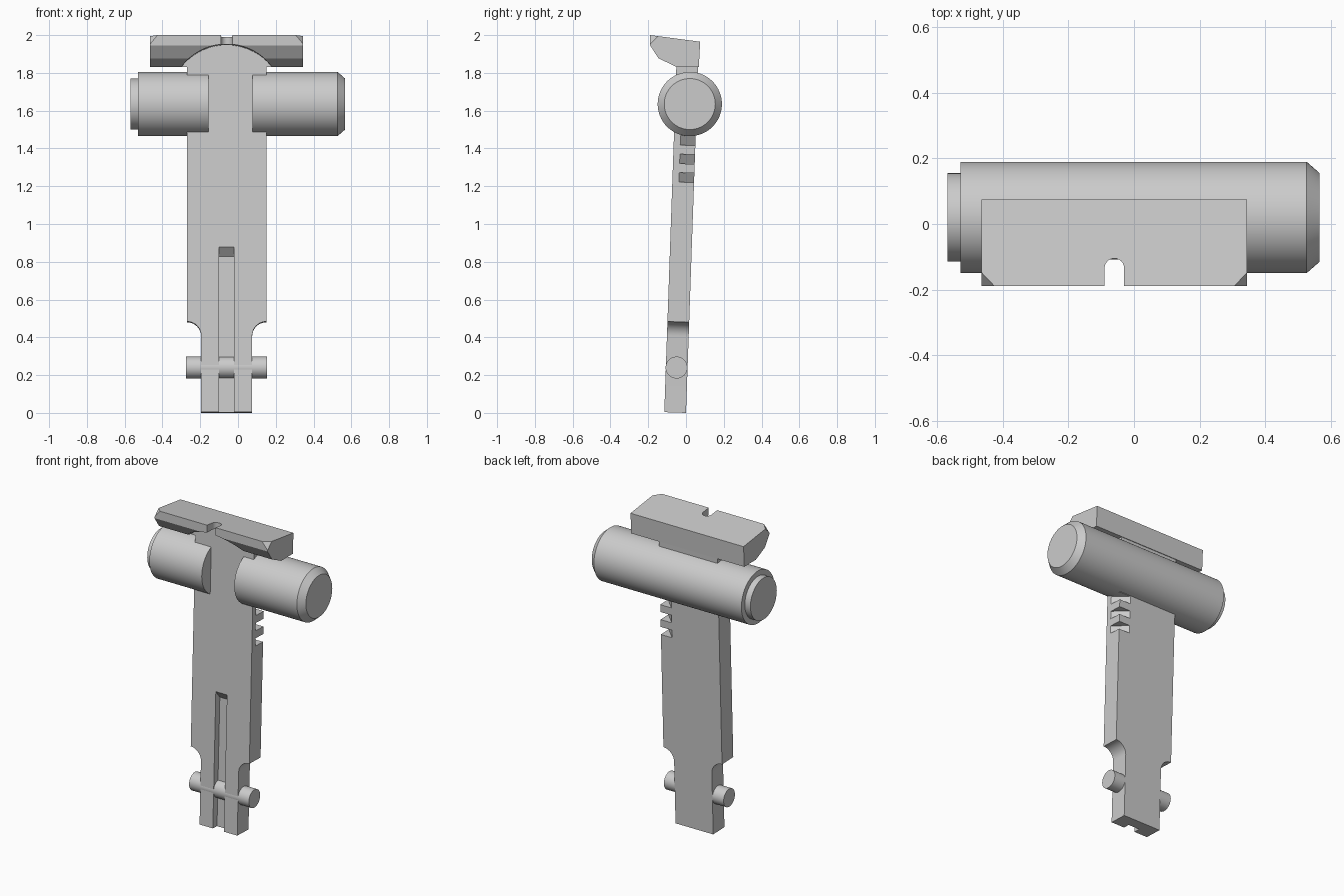
import bpy, bmesh, math
from mathutils import Matrix, Vector

if "Cube" in bpy.data.objects:
    bpy.data.objects.remove(bpy.data.objects["Cube"])

CX = -0.06                                          # middle of blade and head
TILT = Matrix.Rotation(math.radians(-2), 4, 'X')    # blade leans back
FLAT = Matrix.Identity(4)
FRONT = -0.115                                      # blade front, in the tilted frame


def finish(name, bm, matrix=FLAT):
    bmesh.ops.transform(bm, matrix=matrix, verts=bm.verts)
    bmesh.ops.recalc_face_normals(bm, faces=bm.faces)
    mesh = bpy.data.meshes.new(name)
    bm.to_mesh(mesh)
    bm.free()
    obj = bpy.data.objects.new(name, mesh)
    bpy.context.collection.objects.link(obj)
    return obj


def prism(pts, axis, lo, hi):
    """Extrude a 2D outline along an axis."""
    place = {'x': lambda a, b, t: (t, a, b),
             'y': lambda a, b, t: (a, t, b),
             'z': lambda a, b, t: (a, b, t)}[axis]
    bm = bmesh.new()
    face = bm.faces.new([bm.verts.new(place(a, b, lo)) for a, b in pts])
    ext = bmesh.ops.extrude_face_region(bm, geom=[face])
    top = [g for g in ext['geom'] if isinstance(g, bmesh.types.BMVert)]
    bmesh.ops.translate(bm, verts=top, vec=Vector(place(0, 0, hi - lo)))
    return bm


def lathe(name, profile, y, z, n=64):
    """Revolve (x, radius) pairs about an axis parallel to x."""
    bm = bmesh.new()
    rings = [[bm.verts.new((x, y + r * math.cos(math.tau * i / n),
                            z + r * math.sin(math.tau * i / n)))
              for i in range(n)] for x, r in profile]
    for a, b in zip(rings, rings[1:]):
        for i in range(n):
            j = (i + 1) % n
            bm.faces.new((a[i], a[j], b[j], b[i]))
    bm.faces.new(rings[0])
    bm.faces.new(rings[-1])
    return finish(name, bm)


def arc(cx, cz, r, a0, a1, n):
    angles = [math.radians(a0 + (a1 - a0) * i / n) for i in range(n + 1)]
    return [(cx + r * math.cos(a), cz + r * math.sin(a)) for a in angles]


def box(a0, a1, b0, b1):
    return [(a0, b0), (a1, b0), (a1, b1), (a0, b1)]


def cut(obj, bm, matrix=FLAT):
    cutter = finish("cutter", bm, matrix)
    cutter.hide_render = True
    mod = obj.modifiers.new("cut", 'BOOLEAN')
    mod.operation, mod.solver, mod.object = 'DIFFERENCE', 'EXACT', cutter
    bpy.context.view_layer.objects.active = obj
    bpy.ops.object.modifier_apply(modifier=mod.name)
    bpy.data.objects.remove(cutter)


# Blade: half outline mirrored about its centre line
half = [(0.135, 0)] + arc(0.21, 0.405, 0.075, 180, 90, 10) + [(0.21, 1.84)]
outline = [(CX + x, z) for x, z in half] + [(CX - x, z) for x, z in reversed(half)]
blade = finish("blade", prism(outline, 'y', FRONT, 0), TILT)

# Long front groove with a sloping upper end
groove = [(-0.2, -0.1), (-0.072, -0.1), (-0.072, 0.825), (FRONT, 0.875), (-0.2, 0.875)]
cut(blade, prism(groove, 'x', CX - 0.04, CX + 0.04), TILT)

# Three diagonal notches on the rear corner
for z in (1.22, 1.318, 1.416):
    corner = [(0.15, -0.08), (0.25, -0.18), (0.25, 0.1), (-0.03, 0.1)]
    cut(blade, prism(corner, 'z', z, z + 0.05), TILT)

# Cross barrel with end stub, chamfer and front slot around the blade
barrel = lathe("cross_barrel", [(-0.57, 0.135), (-0.53, 0.135), (-0.53, 0.17),
                                (0.527, 0.17), (0.567, 0.135)], 0.02, 1.635)
cut(barrel, prism(box(-0.155, 0.078, 1.3, 1.95), 'y', -0.4, FRONT + 0.02), TILT)

# Head block
side = [(-0.19, 2.0), (0.075, 1.965), (0.068, 1.832), (-0.051, 1.832),
        (-0.145, 1.877), (-0.19, 1.945)]
W = 0.405
bm = prism(side, 'x', CX - W, CX + W)
for s in (-1, 1):    # clipped upper front corners
    bmesh.ops.bisect_plane(bm, geom=bm.verts[:] + bm.edges[:] + bm.faces[:],
                           plane_co=(CX + s * W, -0.19, 1.953),
                           plane_no=Vector((s * 2.0, -1.68, 1.68)).normalized(),
                           clear_outer=True)
    bmesh.ops.holes_fill(bm, edges=[e for e in bm.edges if e.is_boundary])
head = finish("head", bm)

# Round relief under the head overhang, and the sighting slot
cut(head, prism(arc(CX, 1.64, 0.305, 0, 354.375, 63), 'y', -0.4, FRONT), TILT)
slot = [(CX - 0.03, -0.3), (CX + 0.03, -0.3)] + arc(CX, -0.135, 0.03, 0, 180, 12)
cut(head, prism(slot, 'z', 1.7, 2.1))

# Lower pivot pin
pin = lathe("pivot_pin", [(-0.275, 0.058), (0.153, 0.058)], -0.05, 0.24, 40)

for obj in (blade, barrel, head, pin):
    bpy.ops.object.select_all(action='DESELECT')
    obj.select_set(True)
    bpy.context.view_layer.objects.active = obj
    bpy.ops.object.shade_smooth_by_angle(angle=math.radians(25))
